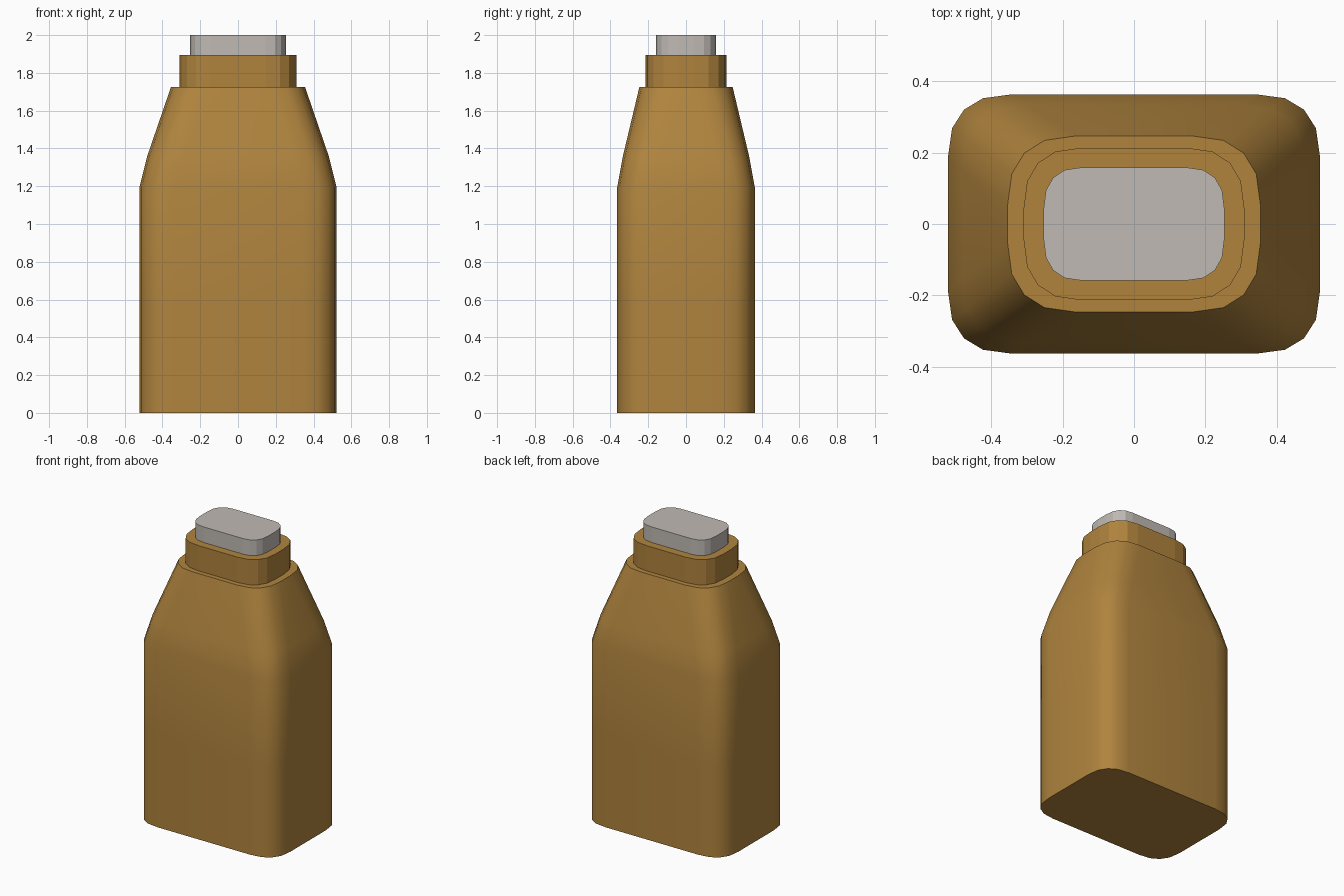
import bpy, bmesh, math

if "Cube" in bpy.data.objects:
    bpy.data.objects.remove(bpy.data.objects["Cube"])


def material(name, rgb):
    m = bpy.data.materials.new(name)
    m.diffuse_color = (*rgb, 1.0)
    m.use_nodes = True
    m.node_tree.nodes["Principled BSDF"].inputs["Base Color"].default_value = m.diffuse_color
    return m


def rounded_ring(hx, hy, cx, cy, steps=4, power=0.82):
    """Rounded rectangle, half size hx, hy, with squarish corners of size cx, cy."""
    quarter = []
    for i in range(steps + 1):
        a = math.pi / 2 * i / steps
        quarter.append((hx - cx + cx * max(math.cos(a), 0) ** power if i < steps else hx - cx,
                        hy - cy + cy * math.sin(a) ** power))
    pts = list(quarter)
    pts += [(-x, y) for x, y in reversed(quarter)]
    pts += [(-x, -y) for x, y in quarter]
    pts += [(x, -y) for x, y in reversed(quarter)]
    return pts


def loft(name, levels, mat, smooth_angle=None):
    """Closed solid through rounded rings given as (z, hx, hy, cx, cy)."""
    bm = bmesh.new()
    rings = [[bm.verts.new((x, y, z)) for x, y in rounded_ring(*size)]
             for z, *size in levels]
    n = len(rings[0])
    for low, high in zip(rings, rings[1:]):
        for i in range(n):
            j = (i + 1) % n
            bm.faces.new((low[i], low[j], high[j], high[i]))
    bm.faces.new(rings[0][::-1])
    bm.faces.new(rings[-1])
    bmesh.ops.recalc_face_normals(bm, faces=bm.faces)
    mesh = bpy.data.meshes.new(name)
    bm.to_mesh(mesh)
    bm.free()
    mesh.materials.append(mat)
    obj = bpy.data.objects.new(name, mesh)
    bpy.context.collection.objects.link(obj)
    if smooth_angle:
        bpy.ops.object.select_all(action='DESELECT')
        obj.select_set(True)
        bpy.context.view_layer.objects.active = obj
        bpy.ops.object.shade_smooth_by_angle(angle=math.radians(smooth_angle))
    return obj


amber = material("amber brown", (0.434, 0.231, 0.048))
grey = material("warm light grey", (0.527, 0.491, 0.456))

# bottle body with tapering shoulders
loft("bottle_body", [
    (0.00, 0.522, 0.364, 0.18, 0.175),
    (0.60, 0.522, 0.364, 0.18, 0.175),
    (1.195, 0.522, 0.364, 0.18, 0.175),
    (1.355, 0.482, 0.335, 0.185, 0.18),
    (1.725, 0.355, 0.247, 0.19, 0.195),
], amber, 40)

# neck collar
loft("neck", [
    (1.725, 0.31, 0.214, 0.163, 0.172),
    (1.895, 0.31, 0.214, 0.163, 0.172),
], amber)

# cap
loft("cap", [
    (1.895, 0.254, 0.159, 0.108, 0.118),
    (2.0, 0.254, 0.159, 0.108, 0.118),
], grey)
